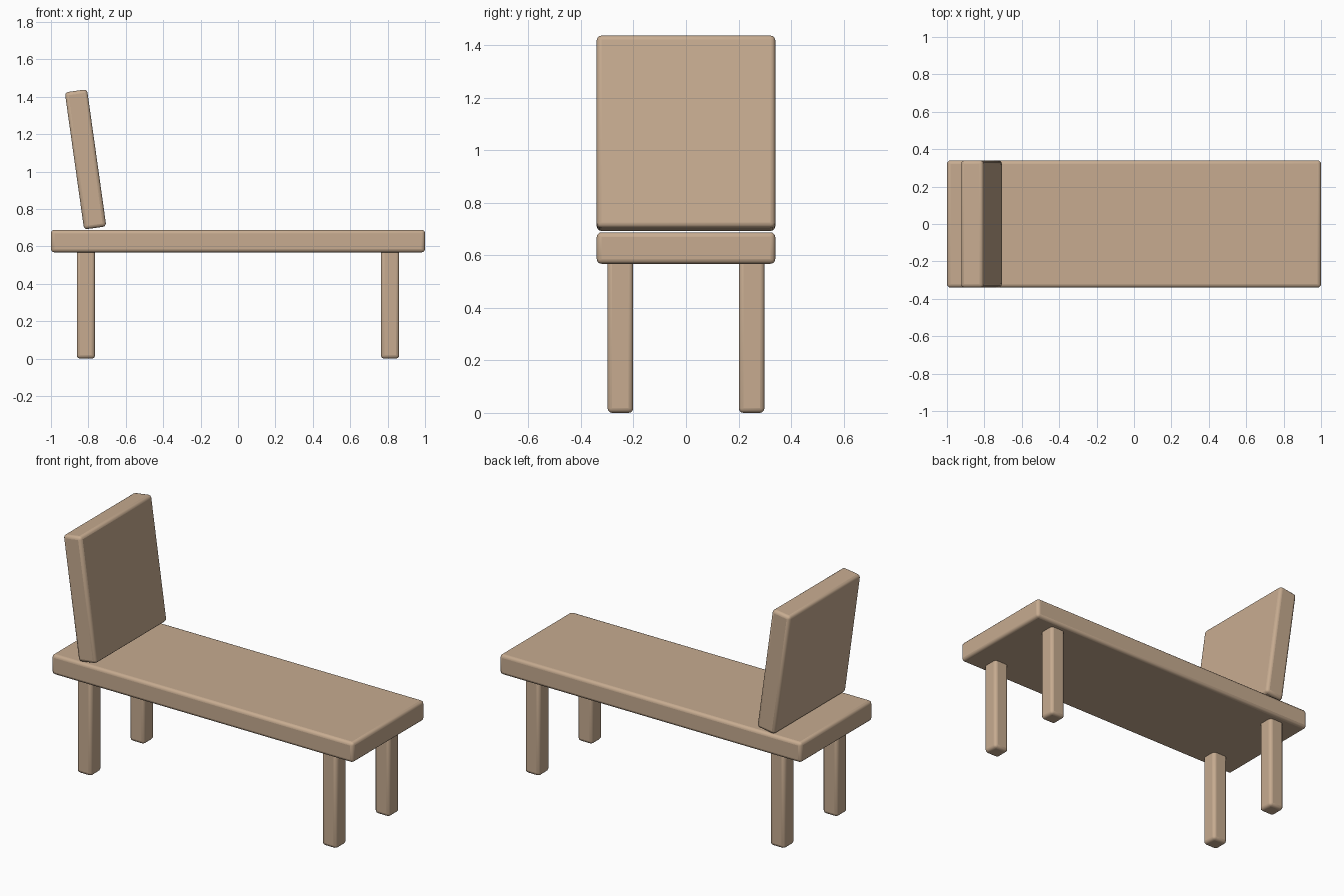
import bpy
from math import radians

cube = bpy.data.objects.get("Cube")
if cube:
    bpy.data.objects.remove(cube, do_unlink=True)

# Single pale wood colour
wood = bpy.data.materials.new("pale_wood")
wood.use_nodes = True
colour = (0.57, 0.41, 0.28, 1)
wood.diffuse_color = colour
wood.node_tree.nodes["Principled BSDF"].inputs["Base Color"].default_value = colour


def rounded_block(name, centre, size, tilt=0, radius=0.018):
    """Box with small rounded edges, optionally tilted about y."""
    bpy.ops.mesh.primitive_cube_add(size=1, location=centre)
    block = bpy.context.object
    block.name = name
    block.scale = size
    bpy.ops.object.transform_apply(location=False, rotation=False, scale=True)
    block.rotation_euler.y = radians(tilt)
    bevel = block.modifiers.new("rounded_edges", "BEVEL")
    bevel.width = radius
    bevel.segments = 3
    block.data.materials.append(wood)
    bpy.ops.object.shade_smooth_by_angle(angle=radians(35))
    return block


# Long seat board
rounded_block("seat", (0, 0, 0.628), (2.0, 0.68, 0.12))

# Backrest at the right end, leaning outwards
rounded_block("backrest", (-0.815, 0, 1.065), (0.12, 0.68, 0.74), tilt=-8)

# Four legs, just entering the seat
for x_name, x in (("right", -0.813), ("left", 0.813)):
    for y_name, y in (("front", -0.25), ("back", 0.25)):
        rounded_block(f"{y_name}_{x_name}_leg", (x, y, 0.295), (0.098, 0.098, 0.59))
